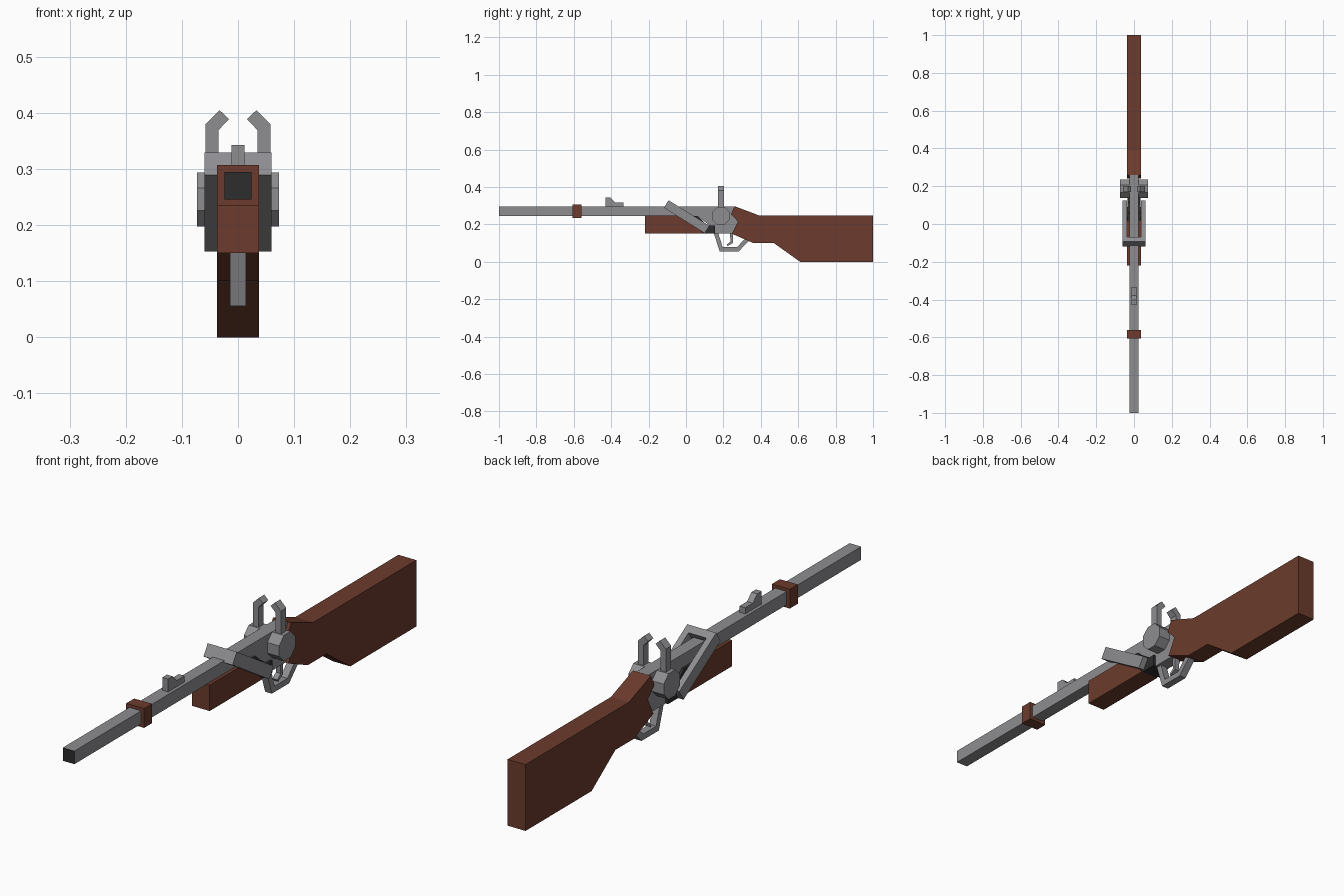
import bpy, bmesh, math

cube = bpy.data.objects.get("Cube")
if cube:
    bpy.data.objects.remove(cube, do_unlink=True)


def material(name, rgb):
    m = bpy.data.materials.new(name)
    m.use_nodes = True
    c = (*rgb, 1)
    m.diffuse_color = c
    m.node_tree.nodes["Principled BSDF"].inputs["Base Color"].default_value = c
    return m


WOOD = material("brown wood", (0.15, 0.044, 0.026))
STEEL = material("grey steel", (0.27, 0.27, 0.285))
BLACK = material("black", (0.027, 0.027, 0.027))


def prism(name, pts, a, b, mat, axis="x"):
    """Extrude a closed outline: (y, z) along x, or (x, z) along y."""
    def place(p, d):
        return (d, p[0], p[1]) if axis == "x" else (p[0], d, p[1])
    bm = bmesh.new()
    ends = [[bm.verts.new(place(p, d)) for p in pts] for d in (a, b)]
    for ring in ends:
        bm.faces.new(ring)
    n = len(pts)
    for i in range(n):
        j = (i + 1) % n
        bm.faces.new((ends[0][i], ends[0][j], ends[1][j], ends[1][i]))
    bmesh.ops.recalc_face_normals(bm, faces=bm.faces)
    me = bpy.data.meshes.new(name)
    bm.to_mesh(me)
    bm.free()
    me.materials.append(mat)
    ob = bpy.data.objects.new(name, me)
    bpy.context.collection.objects.link(ob)
    return ob


def box(name, half_x, y0, y1, z0, z1, mat):
    return prism(name, [(y0, z0), (y1, z0), (y1, z1), (y0, z1)], -half_x, half_x, mat)


# Wooden furniture
W = 0.037
prism("stock", [(0.26, 0.297), (0.39, 0.248), (1, 0.248), (1, 0), (0.61, 0),
                (0.47, 0.1), (0.36, 0.1), (0.245, 0.15), (0.278, 0.215),
                (0.24, 0.255)], -W, W, WOOD)
prism("fore_end", [(-0.22, 0.15), (0.09, 0.15), (0.015, 0.247), (-0.22, 0.247)], -W, W, WOOD)
box("barrel_band", W, -0.607, -0.56, 0.235, 0.307, WOOD)

# Square barrel with a dark muzzle face
barrel = box("barrel", 0.024, -1, 0.262, 0.246, 0.295, STEEL)
barrel.data.materials.append(BLACK)
for f in barrel.data.polygons:
    if f.normal.y < -0.9:
        f.material_index = 1

# Receiver and the dark breech block in front of it
prism("receiver", [(0.05, 0.25), (0.12, 0.2), (0.155, 0.15), (0.245, 0.15),
                   (0.278, 0.215), (0.24, 0.255)], -0.024, 0.024, STEEL)
prism("breech_block", [(0.015, 0.246), (0.06, 0.246), (0.115, 0.195), (0.155, 0.195),
                       (0.155, 0.15), (0.09, 0.15)], -0.034, 0.034, BLACK)

# Front sight
prism("front_sight", [(-0.43, 0.29), (-0.43, 0.343), (-0.403, 0.343), (-0.378, 0.318),
                      (-0.333, 0.318), (-0.333, 0.29)], -0.012, 0.012, STEEL)

# Slanted yoke: one crossbar and two arms
A, B = (-0.118, 0.289), (-0.093, 0.329)
DIR = (0.848, -0.53)


def slanted(length):
    far = [(p[0] + DIR[0] * length, p[1] + DIR[1] * length) for p in (B, A)]
    return [A, B, *far]


prism("yoke_crossbar", slanted(0.03), -W, W, STEEL)

# Paired yoke arms, octagonal side discs and bent hammers
octagon = [(0.187 + 0.052 * math.cos(math.radians(22.5 + 45 * i)),
            0.246 + 0.052 * math.sin(math.radians(22.5 + 45 * i))) for i in range(8)]
hammer = [(0.058, 0.25), (0.058, 0.38), (0.033, 0.405), (0.016, 0.389),
          (0.035, 0.369), (0.035, 0.25)]
for side, s in (("left", 1), ("right", -1)):
    prism("yoke_arm_" + side, slanted(0.257), s * W, s * 0.06, STEEL)
    prism("side_disc_" + side, octagon, s * 0.024, s * 0.073, STEEL)
    prism("hammer_" + side, [(s * x, z) for x, z in hammer], 0.17, 0.202, STEEL, "y")

# Trigger and its guard
prism("trigger_guard", [(0.148, 0.155), (0.18, 0.056), (0.282, 0.056), (0.337, 0.112),
                        (0.317, 0.124), (0.272, 0.078), (0.196, 0.078), (0.172, 0.155)],
      -0.014, 0.014, STEEL)
prism("trigger", [(0.235, 0.155), (0.238, 0.108), (0.218, 0.092), (0.223, 0.084),
                  (0.25, 0.1), (0.252, 0.155)], -0.01, 0.01, STEEL)
